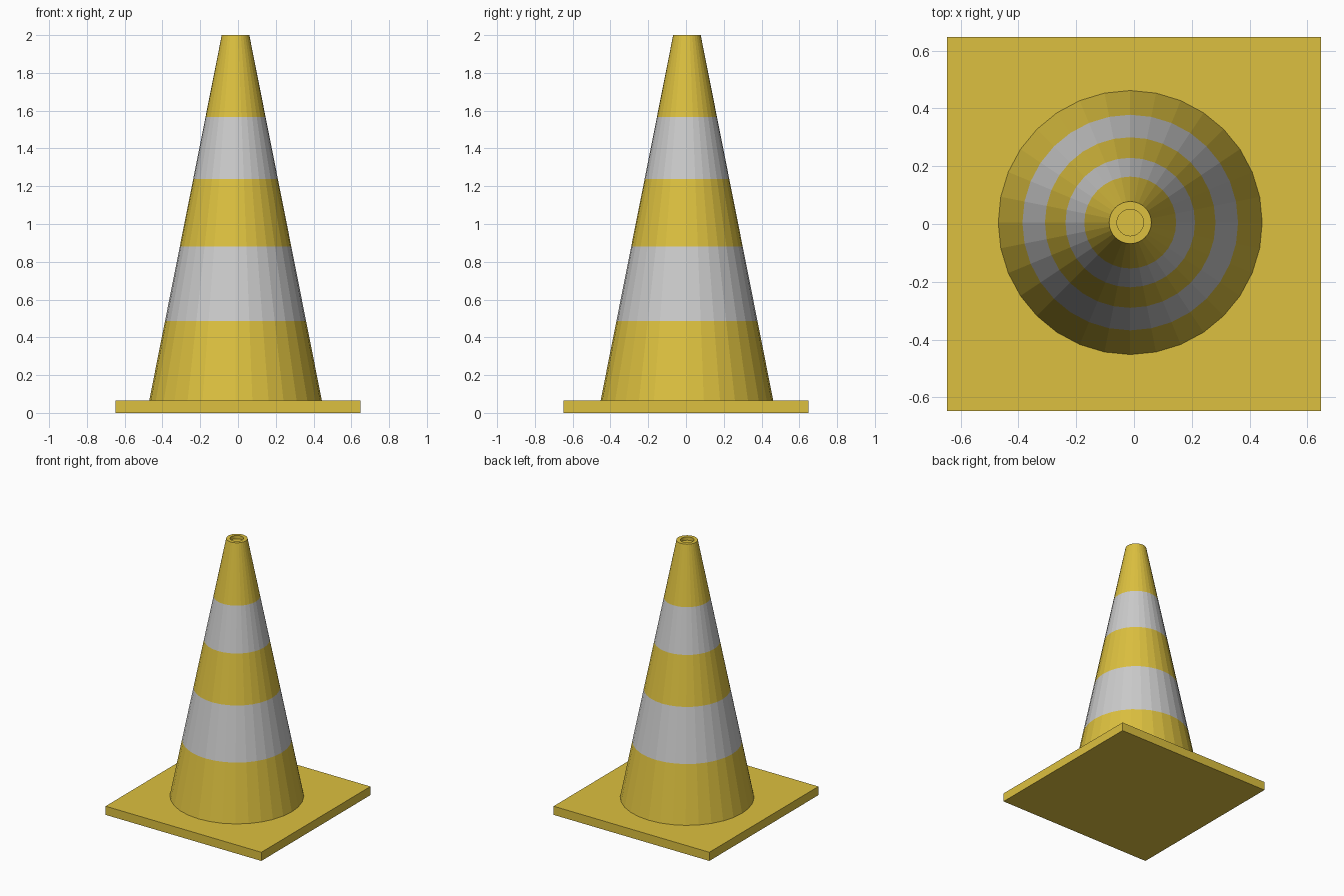
import bpy, bmesh, math

if "Cube" in bpy.data.objects:
    bpy.data.objects.remove(bpy.data.objects["Cube"])

SIDES = 32
CX, CY = -0.013, 0.005
BASE_HALF, BASE_TOP = 0.648, 0.065


def material(name, color):
    m = bpy.data.materials.new(name)
    m.diffuse_color = color
    m.use_nodes = True
    m.node_tree.nodes["Principled BSDF"].inputs["Base Color"].default_value = m.diffuse_color
    return m


yellow = material("yellow", (0.72, 0.53, 0.05, 1))
white = material("reflective_grey", (0.55, 0.55, 0.55, 1))


def finish(bm, name, mats):
    bmesh.ops.recalc_face_normals(bm, faces=bm.faces)
    mesh = bpy.data.meshes.new(name)
    bm.to_mesh(mesh)
    bm.free()
    for m in mats:
        mesh.materials.append(m)
    obj = bpy.data.objects.new(name, mesh)
    bpy.context.collection.objects.link(obj)
    return obj


def cone_radius(z):
    return 0.457 + (0.073 - 0.457) * (z - BASE_TOP) / (2.0 - BASE_TOP)


# Square base plate
bm = bmesh.new()
bmesh.ops.create_cube(bm, size=1)
bmesh.ops.scale(bm, vec=(2 * BASE_HALF, 2 * BASE_HALF, BASE_TOP), verts=bm.verts)
bmesh.ops.translate(bm, vec=(0, 0, BASE_TOP / 2), verts=bm.verts)
finish(bm, "base_plate", [yellow])

# Striped cone body: stacked bands, then the rim and the recess in the top
heights = [BASE_TOP, 0.487, 0.88, 1.238, 1.567, 2.0]
profile = [(cone_radius(z), z) for z in heights] + [(0.046, 2.0), (0.046, 1.975)]
bm = bmesh.new()
rings = []
for r, z in profile:
    angles = [2 * math.pi * i / SIDES for i in range(SIDES)]
    rings.append([bm.verts.new((CX + r * math.cos(a), CY + r * math.sin(a), z))
                  for a in angles])
for k, (lo, hi) in enumerate(zip(rings, rings[1:])):
    for i in range(SIDES):
        j = (i + 1) % SIDES
        f = bm.faces.new((lo[i], lo[j], hi[j], hi[i]))
        f.material_index = 1 if k in (1, 3) else 0
bm.faces.new(rings[-1])
bm.faces.new(rings[0][::-1])
finish(bm, "cone_body", [yellow, white])
